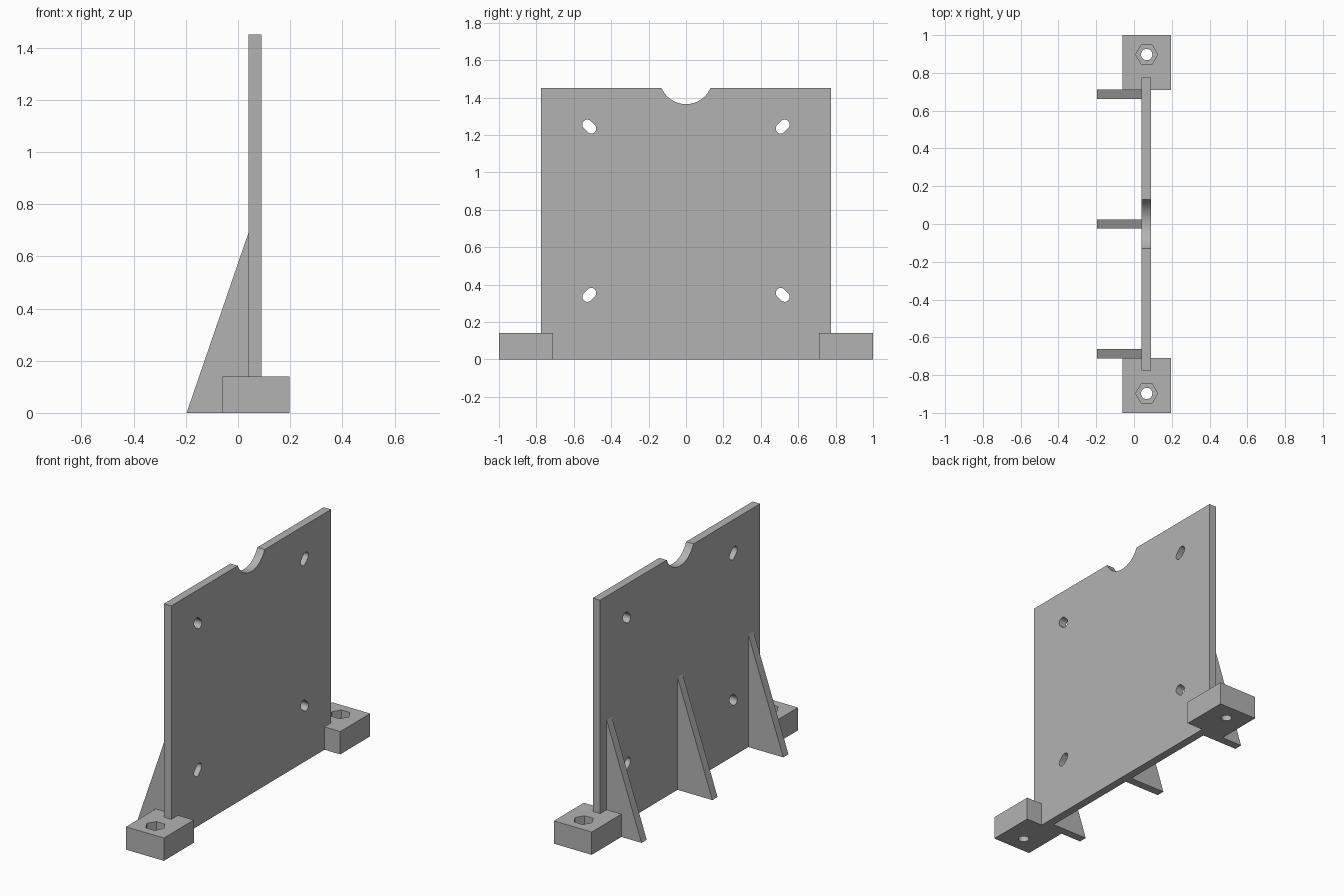
import bpy, bmesh
from math import cos, sin, pi, asin, radians
from mathutils import Vector

cube = bpy.data.objects.get("Cube")
if cube:
    bpy.data.objects.remove(cube, do_unlink=True)

GREY = (0.45, 0.45, 0.45, 1)
grey = bpy.data.materials.new("matte grey")
grey.use_nodes = True
grey.diffuse_color = GREY
grey.node_tree.nodes["Principled BSDF"].inputs["Base Color"].default_value = GREY


def prism(name, outline, direction):
    """Extrude a closed planar outline along a direction into a solid."""
    mesh = bpy.data.meshes.new(name)
    bm = bmesh.new()
    face = bm.faces.new([bm.verts.new(p) for p in outline])
    ext = bmesh.ops.extrude_face_region(bm, geom=[face])
    moved = [g for g in ext["geom"] if isinstance(g, bmesh.types.BMVert)]
    bmesh.ops.translate(bm, verts=moved, vec=Vector(direction))
    bmesh.ops.recalc_face_normals(bm, faces=bm.faces)
    bm.to_mesh(mesh)
    bm.free()
    mesh.materials.append(grey)
    obj = bpy.data.objects.new(name, mesh)
    bpy.context.collection.objects.link(obj)
    return obj


def select(obj):
    bpy.ops.object.select_all(action='DESELECT')
    obj.select_set(True)
    bpy.context.view_layer.objects.active = obj


def cut(obj, cutter):
    """Subtract the cutter, then discard it."""
    mod = obj.modifiers.new("cut", 'BOOLEAN')
    mod.operation, mod.solver, mod.object = 'DIFFERENCE', 'EXACT', cutter
    select(obj)
    bpy.ops.object.modifier_apply(modifier=mod.name)
    bpy.data.objects.remove(cutter, do_unlink=True)


def smooth(obj):
    select(obj)
    bpy.ops.object.shade_smooth_by_angle(angle=radians(30))


BACK, FACE = 0.04, 0.09            # plate thickness range in x
HALF, TOP = 0.775, 1.45            # plate half width and height
FOOT_IN, FOOT_H = 0.71, 0.14       # inner edge and height of the feet
HOLE_X, HOLE_Y = 0.067, 0.897      # bolt position in each foot

# Upright plate: stepped over the feet, with a round notch in the top edge
R, NOTCH_Z, CHORD = 0.142, 1.507, 0.13
a = asin(CHORD / R)
notch = [(R * sin(t), NOTCH_Z - R * cos(t))
         for t in [a - 2 * a * i / 28 for i in range(29)]]
right_side = [(FOOT_IN, 0), (FOOT_IN, FOOT_H), (HALF, FOOT_H), (HALF, TOP)]
left_side = [(-y, z) for y, z in reversed(right_side)]
plate = prism("upright_plate",
              [(BACK, y, z) for y, z in right_side + notch + left_side],
              (FACE - BACK, 0, 0))

# Four diagonal slots pointing at the middle of the plate
SLOT_R, SLOT_D = 0.027, 0.0145
for sy in (-1, 1):
    for sz in (-1, 1):
        outline = []
        for i in range(26):
            t = -pi / 2 + pi * (i if i < 13 else i - 1) / 12
            shift = SLOT_D if i < 13 else -SLOT_D
            u, v = shift + SLOT_R * cos(t), SLOT_R * sin(t)
            y, z = (u - v) * cos(pi / 4), (u + v) * cos(pi / 4)
            outline.append((0, sy * (0.517 + y), 0.795 + sz * (0.45 + z)))
        cut(plate, prism("slot_cutter", outline, (0.2, 0, 0)))
smooth(plate)

# Mounting feet, each with a hexagonal nut pocket and a bolt hole
for side, label in ((-1, "front"), (1, "back")):
    foot = prism(label + "_foot",
                 [(x, side * y, 0) for x, y in
                  ((-0.06, FOOT_IN), (0.197, FOOT_IN), (0.197, 1), (-0.06, 1))],
                 (0, 0, FOOT_H))
    for n, r, z in ((6, 0.058, 0.08), (32, 0.03, -0.1)):
        ring = [(HOLE_X + r * cos(2 * pi * i / n),
                 side * HOLE_Y + r * sin(2 * pi * i / n), z) for i in range(n)]
        cut(foot, prism("bolt_cutter", ring, (0, 0, 0.4)))
    smooth(foot)

# Triangular support ribs behind the plate
for y, label in ((-0.687, "front"), (0, "middle"), (0.687, "back")):
    prism(label + "_rib",
          [(x, y - 0.025, z) for x, z in ((-0.197, 0), (BACK, 0), (BACK, 0.69))],
          (0, 0.05, 0))
